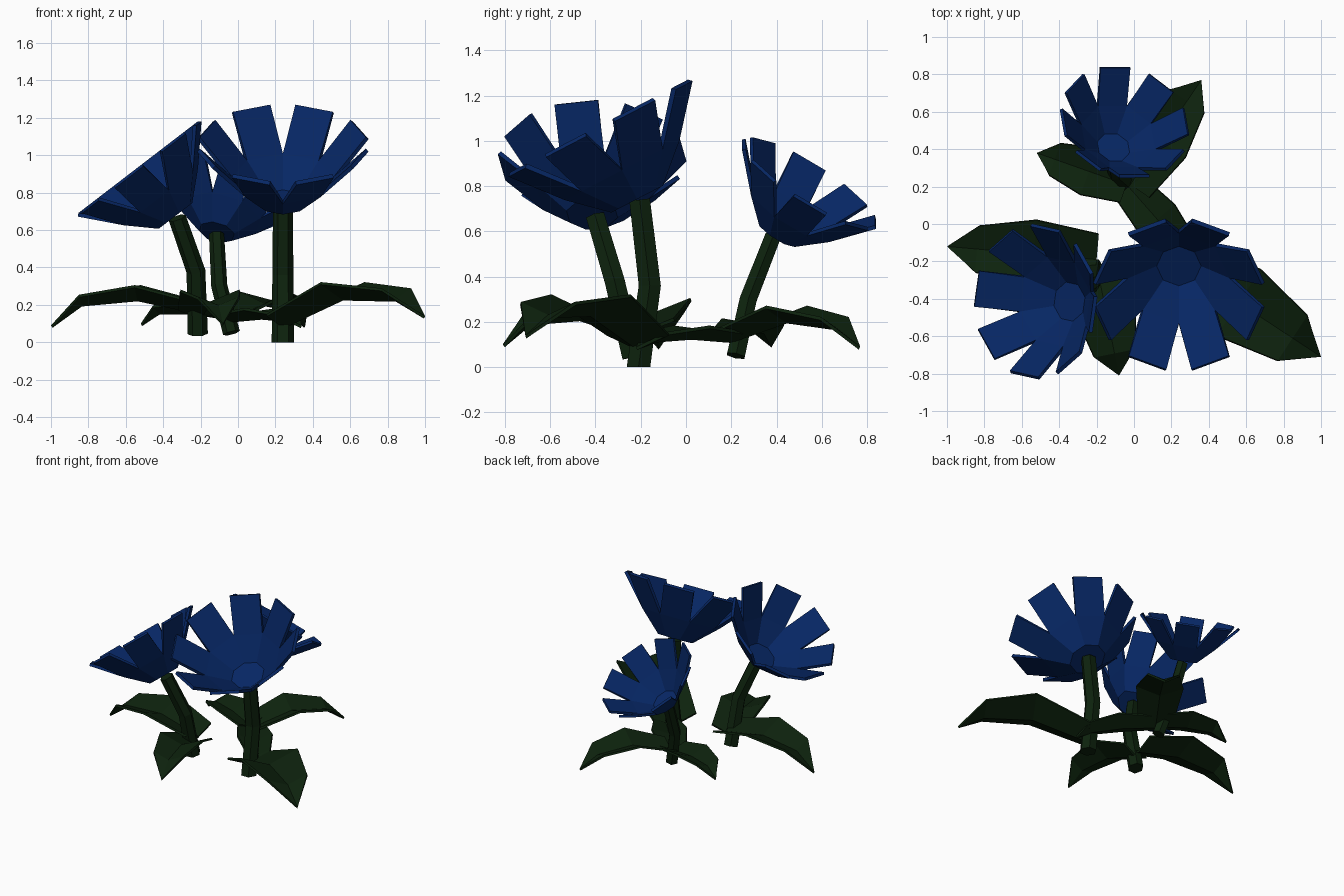
import bpy
from math import sin, cos, pi, radians, tan
from mathutils import Vector

if "Cube" in bpy.data.objects:
    bpy.data.objects.remove(bpy.data.objects["Cube"])


def material(name, color):
    m = bpy.data.materials.new(name)
    m.diffuse_color = color
    m.use_nodes = True
    m.node_tree.nodes["Principled BSDF"].inputs["Base Color"].default_value = m.diffuse_color
    return m


BLUE = material("petal_blue", (0.002, 0.02, 0.13, 1))
GREEN = material("stem_green", (0.004, 0.016, 0.004, 1))


def make(name, verts, faces, mat, thickness=0.0):
    me = bpy.data.meshes.new(name)
    me.from_pydata([tuple(v) for v in verts], [], faces)
    me.materials.append(mat)
    ob = bpy.data.objects.new(name, me)
    bpy.context.collection.objects.link(ob)
    if thickness:
        s = ob.modifiers.new("thickness", 'SOLIDIFY')
        s.thickness = thickness
        s.offset = -1
    return ob


# Eight-petal cup, tilted towards a compass azimuth
def blossom(name, centre, azimuth, tilt, phase, scale):
    a, t = radians(azimuth), radians(tilt)
    down = Vector((cos(a), sin(a), 0))
    n = down * sin(t) + Vector((0, 0, cos(t)))
    up = -down * cos(t) + Vector((0, 0, sin(t)))      # uphill direction
    side = n.cross(up)
    c = Vector(centre)

    def point(r, ang, w, h):
        e = up * cos(ang) + side * sin(ang)
        f = side * cos(ang) - up * sin(ang)
        return c + (e * r + f * w + n * h) * scale

    k = tan(pi / 8)
    angs = [radians(phase) + i * pi / 4 for i in range(8)]
    verts = [point(0.11, g, -0.11 * k, 0) for g in angs]
    verts += [point(0.25, g, -0.25 * k, 0.14) for g in angs]
    for g in angs:
        verts += [point(0.435, g, -0.108, 0.345), point(0.435, g, 0.108, 0.345)]
    faces = [list(range(8))]
    for i in range(8):
        j = (i + 1) % 8
        faces.append([i, 8 + i, 8 + j, j])
        faces.append([8 + i, 16 + 2 * i, 17 + 2 * i, 8 + j])
    make(name, verts, faces, BLUE, 0.022 * scale)


# Six-sided bent stem
def stem(name, path, r):
    pts = [Vector(p) for p in path]
    verts, faces = [], []
    for i, p in enumerate(pts):
        d = (pts[min(i + 1, 2)] - pts[max(i - 1, 0)]).normalized()
        if i == 0 and p.z == 0:
            d = Vector((0, 0, 1))
        x = (Vector((1, 0, 0)) - d * d.x).normalized()
        y = d.cross(x)
        rr = r * (1 - 0.06 * i)
        verts += [p + (x * cos(q * pi / 3) + y * sin(q * pi / 3)) * rr for q in range(6)]
    for i in range(len(pts) - 1):
        for q in range(6):
            s = (q + 1) % 6
            faces.append([6 * i + q, 6 * i + s, 6 * i + 6 + s, 6 * i + 6 + q])
    faces += [list(range(5, -1, -1)), list(range(len(verts) - 6, len(verts)))]
    make(name, verts, faces, GREEN)


# Arching leaf with a V-shaped fold, heights given at four stations
def leaf(name, base, tip, half, heights):
    b, e = Vector((*base, 0)), Vector((*tip, 0))
    d = (e - b).normalized()
    s = Vector((-d.y, d.x, 0))
    verts, faces = [], []
    for t, w, z in zip((0, 0.42, 0.8), (0.75, 1, 0.68), heights):
        p = b.lerp(e, t) + Vector((0, 0, z))
        fold = Vector((0, 0, 0.2 * w * half))
        verts += [p - s * w * half + fold, p - fold, p + s * w * half + fold]
    verts.append(e + Vector((0, 0, heights[3])))
    for i in (0, 3):
        faces += [[i, i + 3, i + 4, i + 1], [i + 1, i + 4, i + 5, i + 2]]
    faces += [[6, 9, 7], [7, 9, 8]]
    make(name, verts, faces, GREEN, 0.015)


# Tall plant on the right
stem("right_stem", [(0.24, -0.21, 0), (0.24, -0.16, 0.36), (0.24, -0.205, 0.74)], 0.06)
blossom("right_blossom", (0.24, -0.225, 0.76), -90, 27.5, 22.5, 1.0)
leaf("right_leaf", (0.24, -0.21), (1.0, -0.71), 0.21, (0.12, 0.28, 0.26, 0.14))

# Plant on the left
stem("left_stem", [(-0.215, -0.235, 0.045), (-0.225, -0.315, 0.38), (-0.325, -0.4, 0.665)], 0.054)
blossom("left_blossom", (-0.345, -0.415, 0.69), 180, 37.5, -10, 0.9)
leaf("left_side_leaf", (-0.2, -0.19), (-1.0, -0.12), 0.18, (0.19, 0.27, 0.23, 0.09))
leaf("left_front_leaf", (-0.2, -0.22), (-0.08, -0.81), 0.16, (0.16, 0.25, 0.22, 0.1))

# Small plant at the back
stem("back_stem", [(-0.035, 0.22, 0.05), (-0.1, 0.275, 0.3), (-0.115, 0.385, 0.58)], 0.046)
blossom("back_blossom", (-0.11, 0.41, 0.60), 66, 35, 29, 0.77)
leaf("back_side_leaf", (-0.04, 0.21), (-0.52, 0.38), 0.13, (0.15, 0.19, 0.18, 0.1))
leaf("back_rear_leaf", (-0.02, 0.21), (0.36, 0.77), 0.16, (0.15, 0.24, 0.2, 0.09))
leaf("back_front_leaf", (-0.03, 0.2), (0.34, -0.22), 0.12, (0.14, 0.16, 0.14, 0.09))
